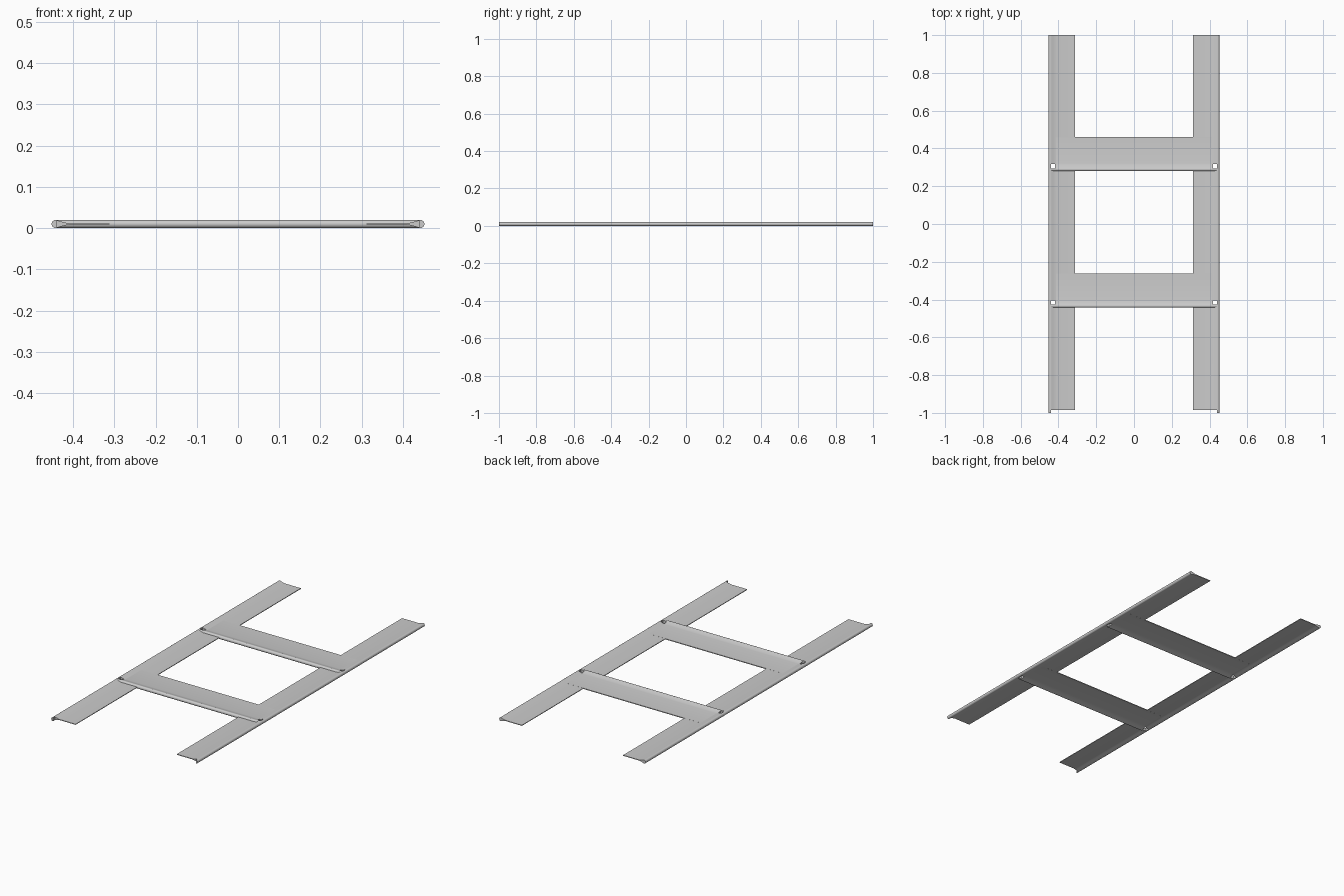
import bpy, bmesh, math
from mathutils import Vector

if "Cube" in bpy.data.objects:
    bpy.data.objects.remove(bpy.data.objects["Cube"])

Z = 0.01   # mid height of the sheet
R = 0.0098 # radius of the rounded rim


def rim_profile(width, half):
    """Closed (distance from outer edge, z) section: round rim tapering to a thin sheet."""
    upper = [(R - R * math.cos(a), R * math.sin(a))
             for a in [math.radians(15 * i) for i in range(8)]]
    upper += [(0.022, 0.0062), (0.032, 0.0036), (0.042, half), (width, half)]
    lower = [(u, -z) for u, z in reversed(upper[1:])]
    return [(u, Z + z) for u, z in upper + lower]


def extrude(name, profile, place, a, b):
    """Sweep the section from a to b; place(u, z, t) gives the 3D point."""
    bm = bmesh.new()
    rings = [[bm.verts.new(place(u, z, t)) for u, z in profile] for t in (a, b)]
    n = len(profile)
    for i in range(n):
        j = (i + 1) % n
        bm.faces.new((rings[0][i], rings[0][j], rings[1][j], rings[1][i]))
    bm.faces.new(rings[0])
    bm.faces.new(rings[1][::-1])
    bmesh.ops.recalc_face_normals(bm, faces=bm.faces)
    me = bpy.data.meshes.new(name)
    bm.to_mesh(me)
    bm.free()
    ob = bpy.data.objects.new(name, me)
    bpy.context.collection.objects.link(ob)
    return ob


# Cutter: square corner holes and the trimmed front ends of the rails
boxes = [(s * 0.429, y, 0.022, 0.022) for s in (-1, 1) for y in (0.306, -0.416)]
boxes += [(s * 0.36, -1.0, 0.16, 0.03) for s in (-1, 1)]
bm = bmesh.new()
for x, y, sx, sy in boxes:
    vs = bmesh.ops.create_cube(bm, size=1)["verts"]
    bmesh.ops.scale(bm, vec=(sx, sy, 0.1), verts=vs)
    bmesh.ops.translate(bm, vec=(x, y, Z), verts=vs)
me = bpy.data.meshes.new("hole_cutter")
bm.to_mesh(me)
bm.free()
cutter = bpy.data.objects.new("hole_cutter", me)
bpy.context.collection.objects.link(cutter)
cutter.hide_render = True
cutter.hide_viewport = False

parts = []
# Long side rails, rim facing outward
for s, side in ((-1, "left"), (1, "right")):
    parts.append(extrude(side + "_rail", rim_profile(0.14, 0.0018),
                         lambda u, z, t, s=s: Vector((s * (0.452 - u), t, z)), -1, 1))
# Cross bars, rim facing the front
for y, side in ((0.28, "back"), (-0.443, "front")):
    parts.append(extrude(side + "_crossbar", rim_profile(0.18, 0.0021),
                         lambda u, z, t, y=y: Vector((t, y + u, z)), -0.44, 0.44))

for ob in parts:
    mod = ob.modifiers.new("holes", "BOOLEAN")
    mod.operation = "DIFFERENCE"
    mod.solver = "EXACT"
    mod.object = cutter
    bpy.ops.object.select_all(action="DESELECT")
    ob.select_set(True)
    bpy.context.view_layer.objects.active = ob
    bpy.ops.object.modifier_apply(modifier="holes")
    bpy.ops.object.shade_smooth_by_angle(angle=math.radians(40))

bpy.data.objects.remove(cutter)
